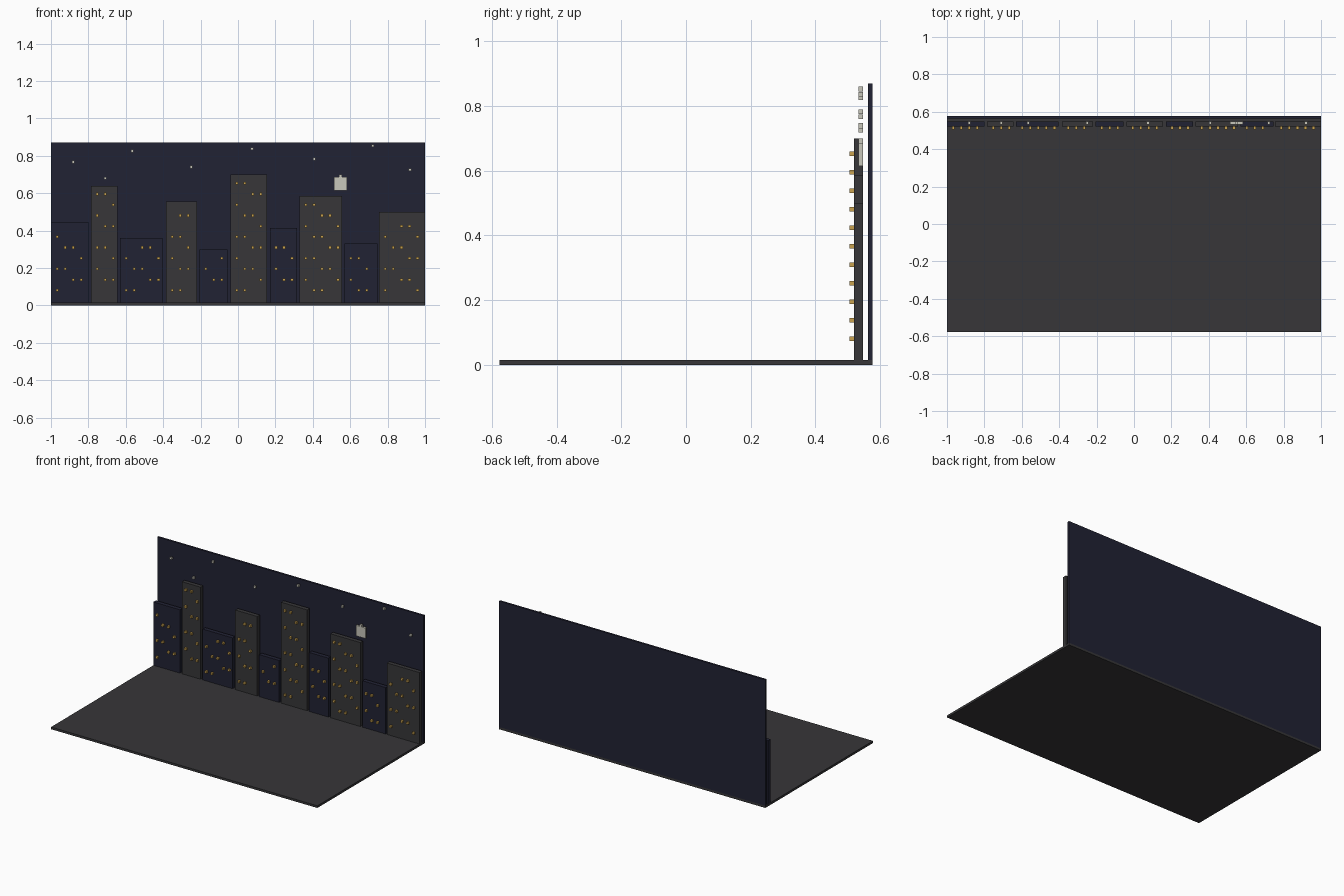
import bpy
import bmesh
from mathutils import Matrix, Vector

if "Cube" in bpy.data.objects:
    bpy.data.objects.remove(bpy.data.objects["Cube"], do_unlink=True)


def material(name, rgb):
    mat = bpy.data.materials.new(name)
    mat.use_nodes = True
    colour = (*rgb, 1.0)
    mat.diffuse_color = colour
    mat.node_tree.nodes["Principled BSDF"].inputs["Base Color"].default_value = colour
    return mat


NAVY = material("night navy", (0.0152, 0.016, 0.034))
GREY = material("concrete grey", (0.038, 0.037, 0.040))
GOLD = material("window gold", (0.60, 0.37, 0.08))
PALE = material("moonlight", (0.58, 0.57, 0.50))


def boxes(name, mat, bounds):
    """One object made of axis-aligned boxes, each given as (low, high) corners."""
    bm = bmesh.new()
    for low, high in bounds:
        low, high = Vector(low), Vector(high)
        place = Matrix.Translation((low + high) / 2) @ Matrix.Diagonal((*(high - low), 1))
        bmesh.ops.create_cube(bm, size=1, matrix=place)
    mesh = bpy.data.meshes.new(name)
    bm.to_mesh(mesh)
    bm.free()
    mesh.materials.append(mat)
    obj = bpy.data.objects.new(name, mesh)
    bpy.context.collection.objects.link(obj)
    return obj


# Ground slab and night sky wall
DEPTH = 0.577
FLOOR = 0.015
boxes("ground_slab", GREY, [((-1, -DEPTH, 0), (1, DEPTH, FLOOR))])
boxes("sky_wall", NAVY, [((-1, 0.563, FLOOR), (1, DEPTH, 0.87))])

# Skyline: left edge, right edge, top, first lit window column on the bottom floor
BUILDINGS = [
    (-1.0, -0.80, 0.445, 4), (-0.785, -0.645, 0.64, 3),
    (-0.63, -0.405, 0.36, 0), (-0.385, -0.22, 0.555, 0),
    (-0.205, -0.055, 0.30, 3), (-0.04, 0.155, 0.70, 0),
    (0.17, 0.315, 0.415, 3), (0.33, 0.555, 0.585, 1),
    (0.57, 0.745, 0.33, 1), (0.755, 1.0, 0.50, 4),
]
CUBE = 0.0143
HALF = CUBE / 2
FACE = 0.52

for i, (left, right, top, first) in enumerate(BUILDINGS):
    mat = GREY if i % 2 else NAVY
    boxes(f"building_{i + 1}", mat, [((left, FACE, FLOOR), (right, 0.548, top))])

    # Lit windows: two of every five, shifting two columns per floor
    lit = []
    z, row = 0.081, 0
    while z < top - 0.04:
        x, col = left + 0.033, 0
        while x < right - 0.014:
            if (col - first + 2 * row) % 5 < 2:
                lit.append(((x - HALF, FACE - CUBE, z - HALF), (x + HALF, FACE, z + HALF)))
            x += 4 * CUBE * 0.75
            col += 1
        z += 4 * CUBE
        row += 1
    boxes(f"windows_{i + 1}", GOLD, lit)

# Stars
STAR_Y = 0.54
STARS = [(-0.88, 0.767), (-0.71, 0.68), (-0.565, 0.826), (-0.25, 0.74),
         (0.075, 0.837), (0.407, 0.783), (0.72, 0.853), (0.92, 0.725)]
boxes("stars", PALE, [((x - HALF, STAR_Y - HALF, z - HALF),
                       (x + HALF, STAR_Y + HALF, z + HALF)) for x, z in STARS])

# Blocky moon with a small bump on top
boxes("moon", PALE, [
    ((0.512, STAR_Y - HALF, 0.615), (0.584, STAR_Y + HALF, 0.686)),
    ((0.541, STAR_Y - HALF, 0.686), (0.555, STAR_Y + HALF, 0.70)),
])
